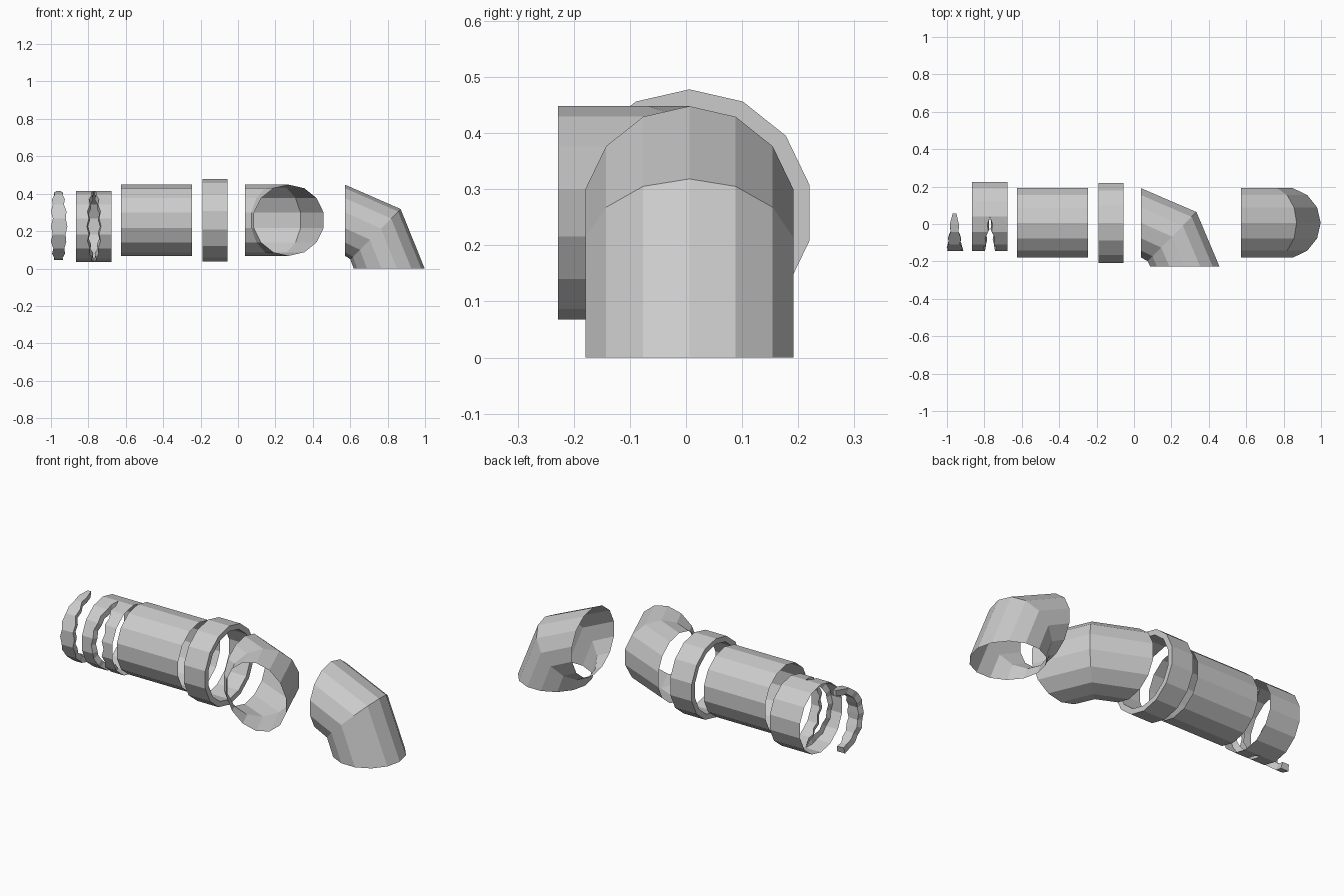
import bpy, math, random
from mathutils import Vector

if "Cube" in bpy.data.objects:
    bpy.data.objects.remove(bpy.data.objects["Cube"])

random.seed(4)
N = 14                      # sides of every pipe
R = 0.19                    # pipe radius
CY, CZ = 0.006, 0.258       # pipe axis


def make(name, verts, faces):
    me = bpy.data.meshes.new(name)
    me.from_pydata([tuple(v) for v in verts], [], faces)
    me.validate()
    ob = bpy.data.objects.new(name, me)
    bpy.context.collection.objects.link(ob)
    return ob


def ring(c, r, u, v):
    """Ring of N points round c; the first point lies along v."""
    c, u, v = Vector(c), Vector(u), Vector(v)
    return [c + u * (r * math.sin(2 * math.pi * i / N)) + v * (r * math.cos(2 * math.pi * i / N))
            for i in range(N)]


def loft(name, rows, wrap_row=True, wrap_rows=False, extra=()):
    """Skin a list of equally long point rows."""
    n, m = len(rows[0]), len(rows)
    faces = []
    for j in range(m if wrap_rows else m - 1):
        a, b = j * n, (j + 1) % m * n
        for i in range(n if wrap_row else n - 1):
            k = (i + 1) % n
            faces.append((a + i, a + k, b + k, b + i))
    return make(name, [p for row in rows for p in row], faces + list(extra))


Y, Z = (0, 1, 0), (0, 0, 1)
S = math.sqrt(0.5)

# straight open pipe
loft("straight_pipe", [ring((x, CY, CZ), R, Y, Z) for x in (-0.625, -0.245)])

# thick coupling collar
loft("collar", [ring((x, CY, CZ), r, Y, Z) for x, r in
                ((-0.19, R), (-0.19, 0.22), (-0.057, 0.22), (-0.057, R))], wrap_rows=True)

# elbow turning to the front
loft("elbow_side", [
    ring((0.038, CY, CZ), R, Y, Z),
    ring((0.203, CY - 0.073, CZ), R, (S, S, 0), Z),
    ring((0.272, -0.228, CZ), R, (1, 0, 0), Z)])

# elbow turning down
loft("elbow_down", [
    ring((0.572, CY, CZ), R, Y, Z),
    ring((0.735, CY, CZ - 0.074), R, Y, (S, 0, S)),
    ring((0.808, CY, 0), R, Y, (1, 0, 0))])

# broken pieces share a smaller-offset axis; k counts half sides from the top toward the front
BY, BZ = 0.04, 0.225


def shell(x, k, depth=0.0):
    t = math.pi * k / N
    r = (R if k % 2 == 0 else R * math.cos(math.pi / N)) - depth
    return Vector((x, BY - r * math.sin(t), BZ + r * math.cos(t)))


# cracked pipe: two halves that part along a jagged lens on the front, with inward lips
mid = -0.77
for side, end in ((-1, -0.865), (1, -0.677)):
    rows = []
    for k in range(2 * N):
        w = 0.0
        if 0 < k < N:
            w = 0.032 * math.sin(math.pi * k / N) + (0.006 if k % 2 else -0.004)
        x = mid + side * w
        lip = 0.032 if 0 < k < N else 0.0
        rows.append([shell(end, k), shell(x, k), shell(x - side * lip * 0.2, k, lip)])
    loft("cracked_pipe_left" if side < 0 else "cracked_pipe_right", rows,
         wrap_row=False, wrap_rows=True)

# jagged curved patch that fits the crack
rows = []
for k in range(N):
    w = 0.014 + 0.025 * math.sin(math.pi * k / N) + (0.005 if k % 2 else -0.004)
    c = -0.958 + random.uniform(-0.003, 0.003)
    rows.append([shell(c - w, k), shell(c + w, k),
                 shell(c + w * 0.8, k, 0.034), shell(c - w * 0.8, k, 0.034)])
for p in rows[0]:
    p.y += 0.015
last = 4 * (N - 1)
loft("crack_patch", rows, extra=[(3, 2, 1, 0), tuple(last + i for i in range(4))])
